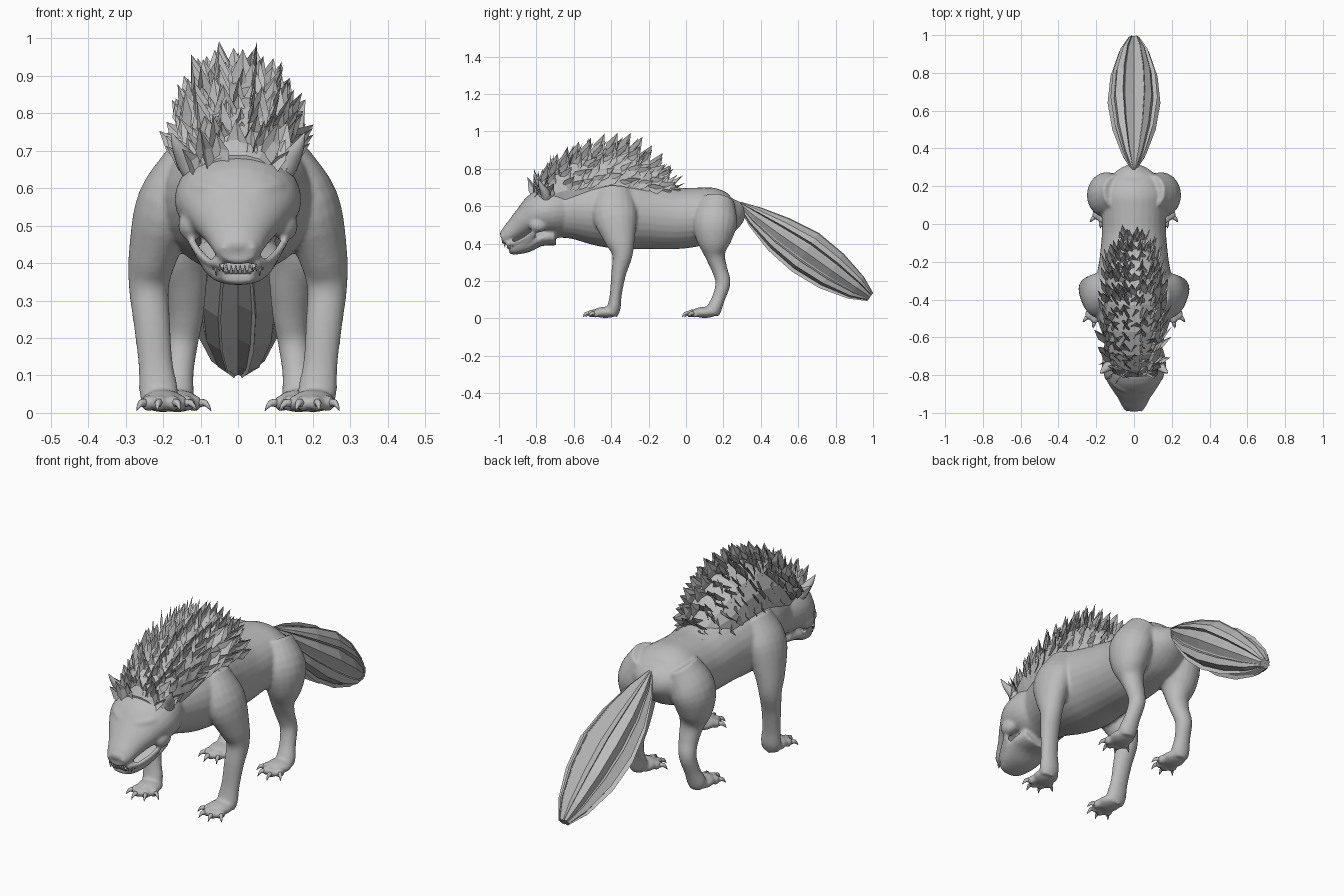
import bpy, bmesh, math, random
from mathutils import Vector, Matrix

random.seed(4)
if "Cube" in bpy.data.objects:
    bpy.data.objects.remove(bpy.data.objects["Cube"], do_unlink=True)

grey = bpy.data.materials.new("plain grey")
grey.use_nodes = True
grey.diffuse_color = (0.5, 0.5, 0.5, 1)
grey.node_tree.nodes["Principled BSDF"].inputs["Base Color"].default_value = (0.5, 0.5, 0.5, 1)


def finish(bm, name):
    mesh = bpy.data.meshes.new(name)
    bm.to_mesh(mesh)
    bm.free()
    mesh.materials.append(grey)
    ob = bpy.data.objects.new(name, mesh)
    bpy.context.collection.objects.link(ob)
    return ob


def spline(pts, steps):
    """Smooth a list of (x, y, z, half width, half depth) stations."""
    p = [Vector(q) for q in pts]
    p = [p[0] * 2 - p[1]] + p + [p[-1] * 2 - p[-2]]
    out = []
    for a, b, c, d in zip(p, p[1:], p[2:], p[3:]):
        for k in range(steps):
            t = k / steps
            out.append(b + (c - a) * t / 2 + (a * 2 - b * 5 + c * 4 - d) * t * t / 2
                       + (b * 3 - a - c * 3 + d) * t ** 3 / 2)
    return out + [p[-2]]


def tube(bm, pts, n=20, steps=4, pleat=None):
    """Loft ellipses along a path, with optional pleated rings."""
    st = spline(pts, steps)
    rings = []
    for i, q in enumerate(st):
        c = Vector(q[:3])
        t = (Vector(st[min(i + 1, len(st) - 1)][:3]) - Vector(st[max(i - 1, 0)][:3])).normalized()
        u = (Vector((1, 0, 0)) - t * t.x).normalized()
        v = t.cross(u)
        ring = []
        for k in range(n):
            a = math.tau * k / n
            f = pleat(k) if pleat else 1
            ring.append(bm.verts.new(c + (u * math.cos(a) * max(q[3], .001)
                                          + v * math.sin(a) * max(q[4], .001)) * f))
        rings.append(ring)
    for r, s in zip(rings, rings[1:]):
        for k in range(n):
            bm.faces.new((r[k], r[(k + 1) % n], s[(k + 1) % n], s[k]))
    bm.faces.new(rings[0][::-1])
    bm.faces.new(rings[-1])


def ball(bm, c, r):
    m = Matrix.Translation(c) @ Matrix.Diagonal((*r, 1))
    bmesh.ops.create_uvsphere(bm, u_segments=20, v_segments=12, radius=1, matrix=m)


def spine(stations):
    return [(0, y, z, w, h) for y, z, w, h in stations]


def side(s, stations):
    return [(s * q[0], *q[1:]) for q in stations]


# Torso, skull and lower jaw
flesh = bmesh.new()
tube(flesh, spine([(-.74, .56, .12, .13), (-.62, .575, .155, .15), (-.48, .575, .2, .185),
                   (-.34, .565, .21, .195), (-.2, .55, .185, .18), (-.05, .535, .17, .165),
                   (.08, .545, .17, .155), (.18, .56, .17, .14), (.26, .58, .11, .09),
                   (.3, .605, .03, .025)]), 28)
tube(flesh, spine([(-.6, .58, .13, .13), (-.7, .575, .165, .135), (-.78, .56, .165, .12),
                   (-.85, .52, .13, .085), (-.91, .475, .09, .062), (-.96, .44, .065, .045),
                   (-.985, .437, .05, .035)]), 28)
tube(flesh, spine([(-.7, .44, .1, .05), (-.78, .425, .115, .04), (-.85, .388, .095, .036),
                   (-.91, .365, .07, .024), (-.945, .364, .045, .018)]))
ball(flesh, (0, -.97, .45), (.052, .025, .026))

front_leg = [(.12, -.38, .68, .07, .09), (.185, -.38, .56, .085, .12), (.225, -.355, .43, .067, .085),
             (.238, -.34, .34, .054, .055), (.23, -.36, .24, .049, .04), (.22, -.375, .13, .046, .032),
             (.212, -.385, .06, .052, .036), (.21, -.4, .02, .045, .035)]
hind_leg = [(.09, .17, .63, .08, .09), (.145, .155, .52, .1, .12), (.155, .15, .42, .085, .095),
            (.143, .155, .34, .06, .055), (.14, .18, .26, .048, .042), (.148, .198, .19, .042, .04),
            (.158, .175, .11, .04, .035), (.165, .15, .05, .047, .04), (.165, .14, .02, .04, .035)]
claws = bmesh.new()
teeth = bmesh.new()
ears = bmesh.new()
upper_lip = [(.045, -.965, .398), (.078, -.91, .405), (.105, -.86, .43), (.128, -.81, .466)]
lower_lip = [(.035, -.95, .376), (.07, -.905, .38), (.096, -.855, .405), (.122, -.805, .45)]

for s in (-1, 1):
    tube(flesh, side(s, front_leg))
    tube(flesh, side(s, hind_leg))
    # Paws, with toes fanned around each foot
    for fx, fy in ((.2, -.43), (.162, .1)):
        ball(flesh, (s * fx, fy, .032), (.058, .07, .03))
        for turn, reach in ((-62, .065), (-24, .078), (8, .085), (40, .075)):
            a = math.radians(turn)
            d = Vector((s * math.sin(a), -math.cos(a), 0))
            c = Vector((s * fx, fy - .005, .026)) + d * reach * .8
            ball(flesh, c, (.021, .026, .022))
            tip = c + d * .05
            tube(claws, [(*(c + d * .012), .012, .012), (*(c + d * .033), .009, .01),
                         (tip.x, tip.y, .006, .001, .001)], 6, 2)
    # Brow ridge, cheek and nostril wing
    tube(flesh, side(s, [(.012, -.89, .575, .012, .014), (.05, -.868, .59, .026, .022),
                         (.095, -.835, .605, .026, .02), (.13, -.79, .615, .012, .012)]), 12)
    ball(flesh, (s * .125, -.79, .5), (.035, .05, .04))
    ball(flesh, (s * .036, -.975, .44), (.018, .018, .016))
    # Lips and teeth
    for lip, r, up in ((upper_lip, .011, -1), (lower_lip, .009, 1)):
        tube(flesh, [(s * x, y, z, r, r) for x, y, z in lip], 10)
        for i, q in enumerate(spline(lip, 4)[:-2]):
            x, y, z = q
            size = .034 if i == 2 else .02
            tube(teeth, [(s * (x - .002), y - .003, z, .007, .007),
                         (s * (x - .004), y - .004, z + up * size, .001, .001)], 6, 1)
    # Ears
    tube(ears, side(s, [(.115, -.745, .645, .036, .03), (.138, -.755, .675, .029, .024),
                        (.16, -.775, .71, .017, .014), (.178, -.79, .747, .002, .002)]), 12)
for x in (-.03, -.018, -.006, .006, .018, .03):
    tube(teeth, [(x, -.948, .372, .006, .006), (x, -.952, .395, .001, .001)], 6, 1)

body = finish(flesh, "body")
remesh = body.modifiers.new("fuse", "REMESH")
remesh.mode = "VOXEL"
remesh.voxel_size = .008
remesh.use_smooth_shade = True
blend = body.modifiers.new("blend", "SMOOTH")
blend.factor = .5
blend.iterations = 4
smooth_parts = [finish(ears, "ears"), finish(claws, "claws"), finish(teeth, "teeth")]
for ob in smooth_parts:
    ob.data.shade_smooth()


# Mane: a low mound covered in flat pointed tufts
def blade(bm, root, d, wide, length, across):
    across = (across - d * across.dot(d)).normalized() * wide / 2
    lift = d.cross(across).normalized() * wide * .12
    mid = root + d * length * .45
    v = [bm.verts.new(p) for p in (root - across * .7, root + across * .7, mid + across * .8 + lift,
                                   root + d * length, mid - across * .8 - lift)]
    notch = bm.verts.new(mid + d * length * .08 + lift)
    for f in ((0, 1, 5), (1, 2, 5), (2, 3, 5), (3, 4, 5), (4, 0, 5)):
        bm.faces.new([v[k] if k < 5 else notch for k in f])


mound = spine([(-.8, .64, .09, .05), (-.75, .65, .125, .1), (-.66, .68, .145, .145), (-.55, .7, .155, .18),
               (-.42, .71, .155, .2), (-.3, .71, .15, .18), (-.2, .68, .13, .13), (-.1, .65, .06, .06)])
core = bmesh.new()
tube(core, mound, 14, 1)
finish(core, "mane_core")
mane = bmesh.new()
rows = spline(mound, 2)
for i, (x, y, z, w, h) in enumerate(rows):
    back = -.15 + 1.1 * i / len(rows)
    for k in range(11):
        a = math.radians(-85 + 17 * k + random.uniform(-6, 6))
        if i == 0 and abs(a) > 1:
            continue
        root = Vector((w * math.sin(a), y + random.uniform(-.02, .02), z + h * math.cos(a)))
        d = Vector((math.sin(a) * .25, back + random.uniform(-.1, .3), .2 + .6 * math.cos(a))).normalized()
        blade(mane, root - d * .03, d, random.uniform(.05, .08), random.uniform(.09, .13),
              Vector((math.cos(a), random.uniform(-.7, .7), -math.sin(a))))
# Tall crest tufts along the back
for s in (-1, 1):
    for i, (x, y, z, w, h) in enumerate(rows[2:-1]):
        for off, lean in ((.25, .1), (.58, .28)):
            a = math.asin(off)
            root = Vector((s * w * off, y, z + h * math.cos(a) - .03))
            d = Vector((s * lean, .1 + .06 * i, 1)).normalized()
            blade(mane, root, d, .075, random.uniform(.11, .14), Vector((s * .5, 1, 0)))
    # Forelock lying over the brow
    for x, z, drop in ((.025, .72, .1), (.06, .74, .1), (.09, .7, .07), (.04, .79, .09)):
        d = Vector((s * .15, -.35 if z < .75 else -.2, -1)).normalized()
        blade(mane, Vector((s * x, -.775 + (z - .7) * .6, z)), d, .06, drop, Vector((1, 0, 0)))
finish(mane, "mane")

# Tail: a pleated leaf shape with deep folds and a few inner fronds
tail = bmesh.new()
axis = [(0, .285, .615, .012, .012), (0, .37, .545, .065, .06), (0, .5, .45, .115, .105),
        (0, .64, .355, .14, .13), (0, .78, .255, .125, .115), (0, .91, .165, .08, .075),
        (0, .985, .115, .03, .025)]
folds = (1, .82, 1, .9, .62, 1, .95, .8)
tube(tail, axis, 16, 1, lambda k: folds[k % 8])
for turn in (25, 65, 115, 155, 205, 250, 290, 335):
    a = math.radians(turn)
    u = Vector((math.cos(a), .58 * math.sin(a), .81 * math.sin(a)))
    edge = [(tail.verts.new(q[:3]), tail.verts.new(Vector(q[:3]) + u * q[3] * .98)) for q in axis]
    for (p, q), (r, t) in zip(edge, edge[1:]):
        tail.faces.new((p, q, t, r))
finish(tail, "tail")
